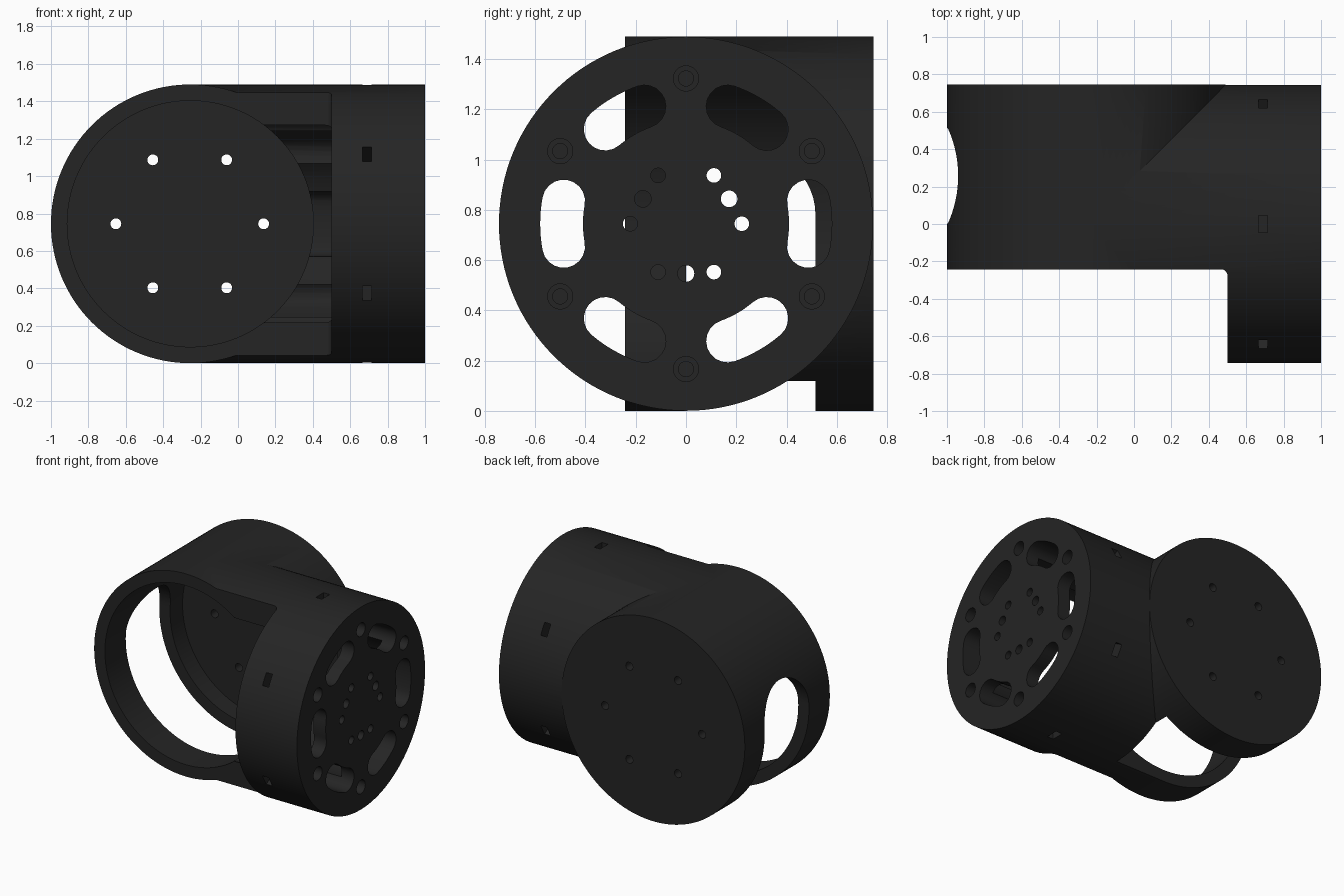
import bpy, bmesh
from math import sin, cos, pi, radians

if "Cube" in bpy.data.objects:
    bpy.data.objects.remove(bpy.data.objects["Cube"])

CZ = 0.745      # height of both tube axes
BX = -0.255     # x of the round joint axis
R = 0.745

black = bpy.data.materials.new("matte black")
black.diffuse_color = (0.018, 0.018, 0.018, 1)
black.use_nodes = True
black.node_tree.nodes["Principled BSDF"].inputs["Base Color"].default_value = black.diffuse_color


def circle(u, v, r, n=32):
    return [(u + r * cos(2 * pi * i / n), v + r * sin(2 * pi * i / n)) for i in range(n)]


def rect(u0, u1, v0, v1):
    return [(u0, v0), (u1, v0), (u1, v1), (u0, v1)]


def prisms(name, axis, profiles, a, b, chamfer=0):
    """Extrude 2D profiles from a to b along x (y,z profile), y (x,z) or z (x,y)."""
    place = {"x": lambda p, t: (t, p[0], p[1]),
             "y": lambda p, t: (p[0], t, p[1]),
             "z": lambda p, t: (p[0], p[1], t)}[axis]
    bm = bmesh.new()
    for prof in profiles:
        lo = [bm.verts.new(place(p, a)) for p in prof]
        hi = [bm.verts.new(place(p, b)) for p in prof]
        bm.faces.new(lo)
        cap = bm.faces.new(hi)
        n = len(prof)
        for i in range(n):
            j = (i + 1) % n
            bm.faces.new((lo[i], lo[j], hi[j], hi[i]))
        if chamfer:
            bmesh.ops.bevel(bm, geom=list(cap.edges), offset=chamfer, segments=2,
                            affect='EDGES', profile=0.5)
    bmesh.ops.recalc_face_normals(bm, faces=bm.faces)
    me = bpy.data.meshes.new(name)
    bm.to_mesh(me)
    bm.free()
    me.materials.append(black)
    ob = bpy.data.objects.new(name, me)
    bpy.context.collection.objects.link(ob)
    return ob


def polar(r, deg):
    return r * cos(radians(deg)), CZ + r * sin(radians(deg))


def slot(deg, r=0.495, w=0.085, half=10.5):
    """Curved slot with round ends, in the y,z plane."""
    pts = [polar(r + w, deg - half + 2 * half * i / 8) for i in range(9)]
    for end, start in ((deg + half, 0), (deg - half, 180)):
        cu, cv = polar(r, end)
        for i in range(1, 10):
            t = radians(end + start + 18 * i)
            pts.append((cu + w * cos(t), cv + w * sin(t)))
        if start == 0:
            pts += [polar(r - w, deg + half - 2 * half * i / 8) for i in range(9)]
    return pts


# round joint (axis y) and arm tube (axis x)
body = prisms("elbow_housing", "y", [circle(BX, CZ, R, 128)], -0.3, 0.745, 0.012)
arm = prisms("arm_tube", "x", [circle(0, CZ, R - 0.001, 128)], BX, 1.0)


def combine(other, op='DIFFERENCE'):
    other.hide_render = True
    m = body.modifiers.new(other.name, 'BOOLEAN')
    m.operation = op
    m.solver = 'EXACT'
    m.object = other
    dg = bpy.context.evaluated_depsgraph_get()
    me = bpy.data.meshes.new_from_object(body.evaluated_get(dg))
    body.modifiers.remove(m)
    body.data = me
    bpy.data.objects.remove(other)


combine(arm, 'UNION')

# front notch with a rounded inner corner
f = 0.035
corner = [(0.5 - f + f * cos(t * pi / 12), -0.242 - f + f * sin(t * pi / 12)) for t in range(7)]
combine(prisms("front_notch", "z", [[(-1.3, -1), (0.5, -1)] + corner + [(-1.3, -0.242)]], -0.2, 1.7))

# bores of both tubes
combine(prisms("joint_bore", "y", [circle(BX, CZ, 0.658, 128)], -0.6, 0.66))
combine(prisms("arm_bore", "x", [circle(0, CZ, 0.505, 96)], 0.0, 0.9))

# curved slots in the end plate, continuing as grooves along the bore
combine(prisms("end_slots", "x", [slot(60 * k) for k in range(6)], 0.1, 1.1))

# opening around the left and underside of the joint, with a round top
arch = [(0.2575 + 0.2575 * cos(pi * i / 24), 0.78 + 0.2575 * sin(pi * i / 24)) for i in range(25)]
combine(prisms("side_opening", "x", [arch + [(0, -0.2), (0.515, -0.2)]], -1.2, 0.15))

# screw holes in the back plate
combine(prisms("back_holes", "y", [circle(BX - 0.003 + 0.395 * cos(k * pi / 3),
        CZ + 0.395 * sin(k * pi / 3), 0.029) for k in range(6)], 0.5, 0.9))

# small centre holes in the end plate
centre = [circle(*polar(0.222, 60 * k), 0.029) for k in range(6)]
centre += [circle(*polar(0.198, d), 0.033) for d in (30, 150, 270)]
combine(prisms("centre_holes", "x", centre, 0.8, 1.1))

# rim screw holes with counterbores
rim = [polar(0.578, 30 + 60 * k) for k in range(6)]
combine(prisms("rim_counterbores", "x", [circle(u, v, 0.05) for u, v in rim], 0.88, 1.1))
combine(prisms("rim_holes", "x", [circle(u, v, 0.03) for u, v in rim], 0.62, 0.95))

# nut pockets cut radially through the arm wall
pockets = []
for k in range(6):
    a = radians(30 + 60 * k)
    pockets.append([(r * cos(a) - s * sin(a), CZ + r * sin(a) + s * cos(a))
                    for r, s in ((0.53, -0.045), (0.85, -0.045), (0.85, 0.045), (0.53, 0.045))])
combine(prisms("nut_pockets", "x", pockets, 0.665, 0.715))

# finish
body.data.name = "elbow_housing"
for p in body.data.polygons:
    p.material_index = 0
bpy.context.view_layer.objects.active = body
body.select_set(True)
bpy.ops.object.shade_smooth_by_angle(angle=radians(30))
